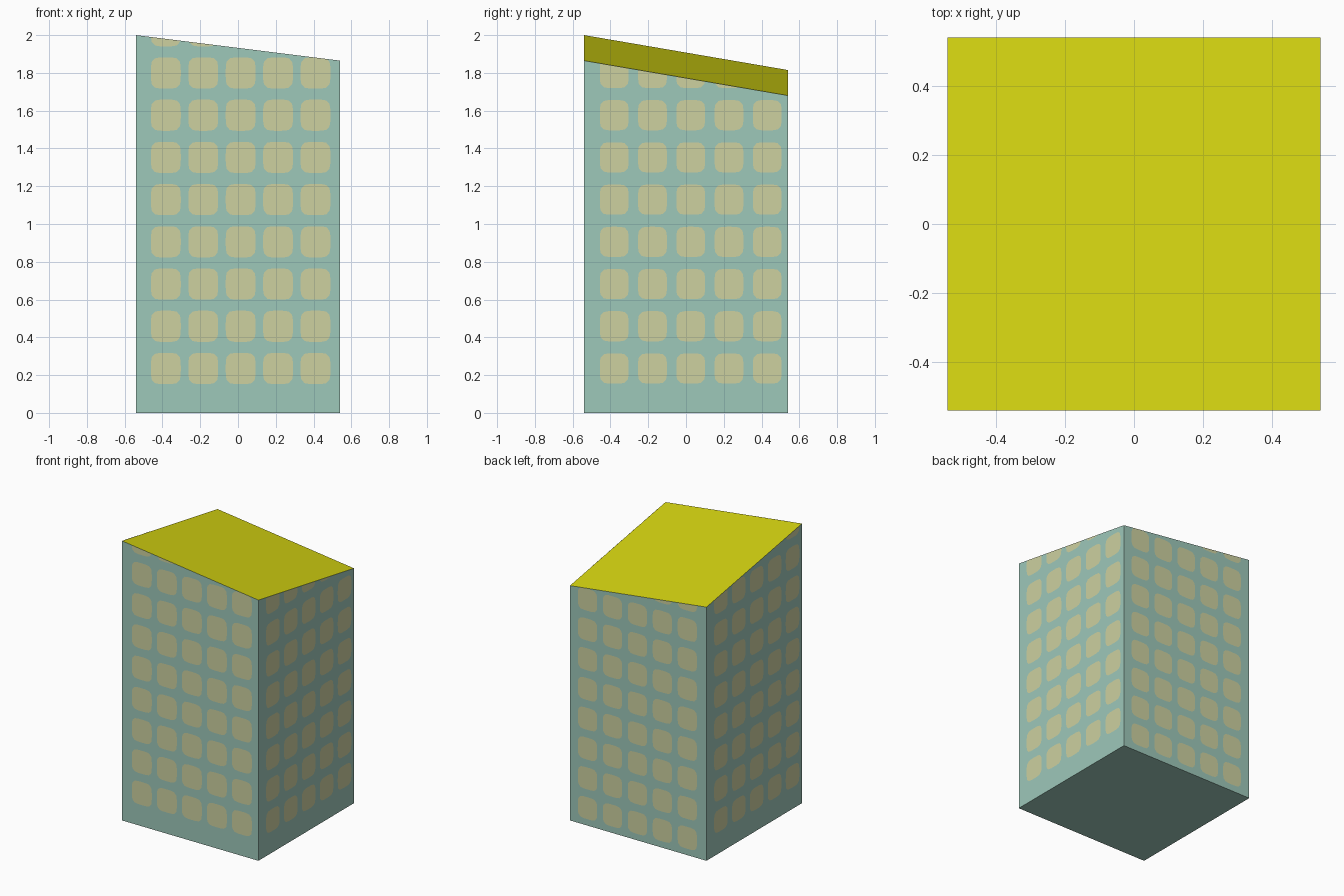
import bpy, bmesh, math
from mathutils import Vector

if "Cube" in bpy.data.objects:
    bpy.data.objects.remove(bpy.data.objects["Cube"])

H = 0.54                                   # half width of the tower
SX, SY, MID = -0.125, -0.1713, 1.84        # roof plane slopes and centre height


def material(name, rgb):
    m = bpy.data.materials.new(name)
    lin = [((c / 255 + 0.055) / 1.055) ** 2.4 for c in rgb]
    m.diffuse_color = (*lin, 1)
    m.use_nodes = True
    m.node_tree.nodes["Principled BSDF"].inputs["Base Color"].default_value = m.diffuse_color
    return m


def make_object(name, bm, mats):
    me = bpy.data.meshes.new(name)
    bm.to_mesh(me)
    bm.free()
    for m in mats:
        me.materials.append(m)
    ob = bpy.data.objects.new(name, me)
    bpy.context.collection.objects.link(ob)
    return ob


wall = material("pale teal wall", (158, 200, 186))
roof = material("yellow roof", (216, 215, 17))
glass = material("pale yellow window", (205, 209, 160))

# Tower: a cube whose top follows the slanted roof plane
bm = bmesh.new()
bmesh.ops.create_cube(bm, size=2)
for v in bm.verts:
    up = v.co.z > 0
    v.co.x *= H
    v.co.y *= H
    v.co.z = MID + SX * v.co.x + SY * v.co.y if up else 0
bm.normal_update()
for f in bm.faces:
    f.material_index = int(f.normal.z > 0.5)
make_object("tower_body", bm, [wall, roof])


# Windows: rounded squares in a grid on one wall, trimmed by the roof plane
def windows(name, normal, col0, col_step, row0, row_step, w, h):
    n = Vector(normal)
    right = Vector((0, 0, 1)).cross(n)
    bm = bmesh.new()
    for row in range(9):
        for col in range(5):
            c = n * (H + 0.002) + right * (col0 + col * col_step)
            c.z = row0 + row * row_step
            ring = []
            for i in range(24):
                a = math.tau * (i + 0.5) / 24
                p, q = math.cos(a), math.sin(a)
                r = (abs(p) ** 4.5 + abs(q) ** 4.5) ** (-1 / 4.5)
                ring.append(bm.verts.new(c + right * (p * r * w / 2)
                                         + Vector((0, 0, q * r * h / 2))))
            bm.faces.new(ring)
    bmesh.ops.bisect_plane(bm, geom=bm.verts[:] + bm.edges[:] + bm.faces[:],
                           plane_co=(0, 0, MID - 0.001),
                           plane_no=(-SX, -SY, 1), clear_outer=True)
    make_object(name, bm, [glass])


windows("front_windows", (0, -1, 0), -0.382, 0.198, 0.235, 0.2235, 0.158, 0.165)
windows("right_windows", (1, 0, 0), -0.38, 0.2025, 0.235, 0.2235, 0.153, 0.16)
windows("left_windows", (-1, 0, 0), -0.38, 0.2025, 0.235, 0.2235, 0.153, 0.16)
windows("back_windows", (0, 1, 0), -0.40, 0.1975, 0.125, 0.213, 0.153, 0.157)
